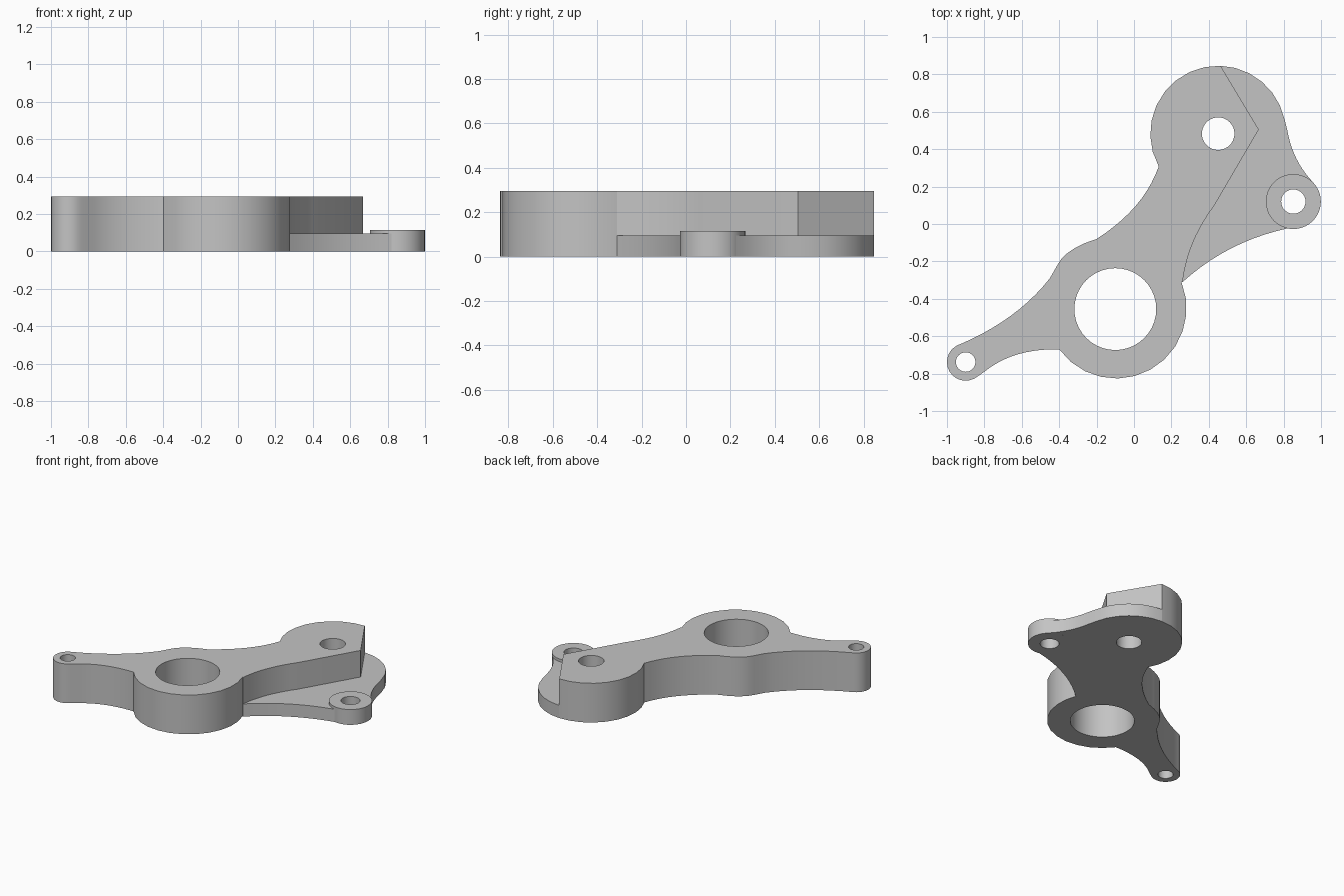
import bpy
import bmesh
from math import radians, cos, sin, ceil
from mathutils import Vector

cube = bpy.data.objects.get("Cube")
if cube:
    bpy.data.objects.remove(cube, do_unlink=True)

# One plain metal grey
grey = bpy.data.materials.new("metal grey")
grey.use_nodes = True
colour = (0.55, 0.55, 0.55, 1)
grey.diffuse_color = colour
grey.node_tree.nodes["Principled BSDF"].inputs["Base Color"].default_value = colour


def arc(centre, radius, start, end, step=15):
    """Points on a circle from start to end, in degrees."""
    n = max(1, ceil(abs(end - start) / step))
    angles = [radians(start + (end - start) * i / n) for i in range(n + 1)]
    return [Vector((centre[0] + radius * cos(a), centre[1] + radius * sin(a))) for a in angles]


def sweep(a, mid, b, n=10):
    """Gentle curve from a to b, passing through mid."""
    a, mid, b = Vector(a), Vector(mid), Vector(b)
    ctrl = 2 * mid - (a + b) / 2
    return [a * (1 - t) ** 2 + ctrl * 2 * t * (1 - t) + b * t * t
            for t in (i / n for i in range(n + 1))]


def outline(*pieces):
    """Join pieces into one loop without doubled points."""
    pts = []
    for p in (Vector(q) for piece in pieces for q in piece):
        if not pts or (p - pts[-1]).length > 0.004:
            pts.append(p)
    if (pts[0] - pts[-1]).length < 0.004:
        pts.pop()
    return pts


def hole(centre, radius):
    return arc(centre, radius, 0, 360, 9)[:-1]


def slab(name, height, *loops):
    """Extrude an outer loop, with any further loops as through holes."""
    curve = bpy.data.curves.new(name + "_profile", "CURVE")
    curve.dimensions = "2D"
    curve.fill_mode = "BOTH"
    curve.extrude = height / 2
    for loop in loops:
        spline = curve.splines.new("POLY")
        spline.points.add(len(loop) - 1)
        for point, p in zip(spline.points, loop):
            point.co = (p.x, p.y, 0, 1)
        spline.use_cyclic_u = True
    temp = bpy.data.objects.new(name + "_profile", curve)
    bpy.context.collection.objects.link(temp)
    bpy.context.view_layer.update()
    evaluated = temp.evaluated_get(bpy.context.evaluated_depsgraph_get())
    mesh = bpy.data.meshes.new_from_object(evaluated)
    bpy.data.objects.remove(temp, do_unlink=True)
    bpy.data.curves.remove(curve)

    bm = bmesh.new()
    bm.from_mesh(mesh)
    bmesh.ops.remove_doubles(bm, verts=bm.verts, dist=0.0005)
    bmesh.ops.recalc_face_normals(bm, faces=bm.faces)
    bmesh.ops.translate(bm, verts=bm.verts, vec=(0, 0, height / 2))
    bm.to_mesh(mesh)
    bm.free()
    mesh.name = name
    mesh.materials.clear()
    mesh.materials.append(grey)
    obj = bpy.data.objects.new(name, mesh)
    bpy.context.collection.objects.link(obj)
    bpy.ops.object.select_all(action="DESELECT")
    obj.select_set(True)
    bpy.context.view_layer.objects.active = obj
    bpy.ops.object.shade_smooth_by_angle(angle=radians(30))
    return obj


# Centres of the four bosses
hub, top, lug, side = (-0.095, -0.45), (0.45, 0.483), (-0.9, -0.738), (0.852, 0.12)
crotch, shoulder, corner = (0.26, -0.31), (0.43, 0.1), (0.667, 0.505)
web = sweep(crotch, (0.315, -0.1), shoulder)

# Thick lever body: hub, upper boss and left arm
body = outline(
    web,
    [corner],
    arc(top, 0.363, 88, 209),
    sweep((0.13, 0.305), (0.01, 0.098), (-0.2, -0.08)),
    sweep((-0.2, -0.08), (-0.335, -0.14), (-0.41, -0.22), 5),
    sweep((-0.45, -0.29), (-0.655, -0.488), (-0.93, -0.643)),
    arc(lug, 0.1, 110, 310),
    sweep((-0.8, -0.79), (-0.625, -0.698), (-0.405, -0.67)),
    arc(hub, 0.376, 216, 382),
)
slab("lever_body", 0.295, body,
     hole((-0.1, -0.455), 0.219), hole((0.45, 0.483), 0.087), hole(lug, 0.052))

# Thin plate beside the body, wrapping the side boss
plate = outline(
    sweep(crotch, (0.52, -0.13), (0.82, -0.024)),
    arc(side, 0.147, 257, 46),
    sweep((0.955, 0.226), (0.868, 0.35), (0.82, 0.5)),
    arc(top, 0.363, 12, 88),
    [corner],
    reversed(web),
)
slab("side_plate", 0.095, plate)

# Round side boss standing just proud of the plate
slab("side_boss", 0.115, hole(side, 0.147), hole(side, 0.065))
